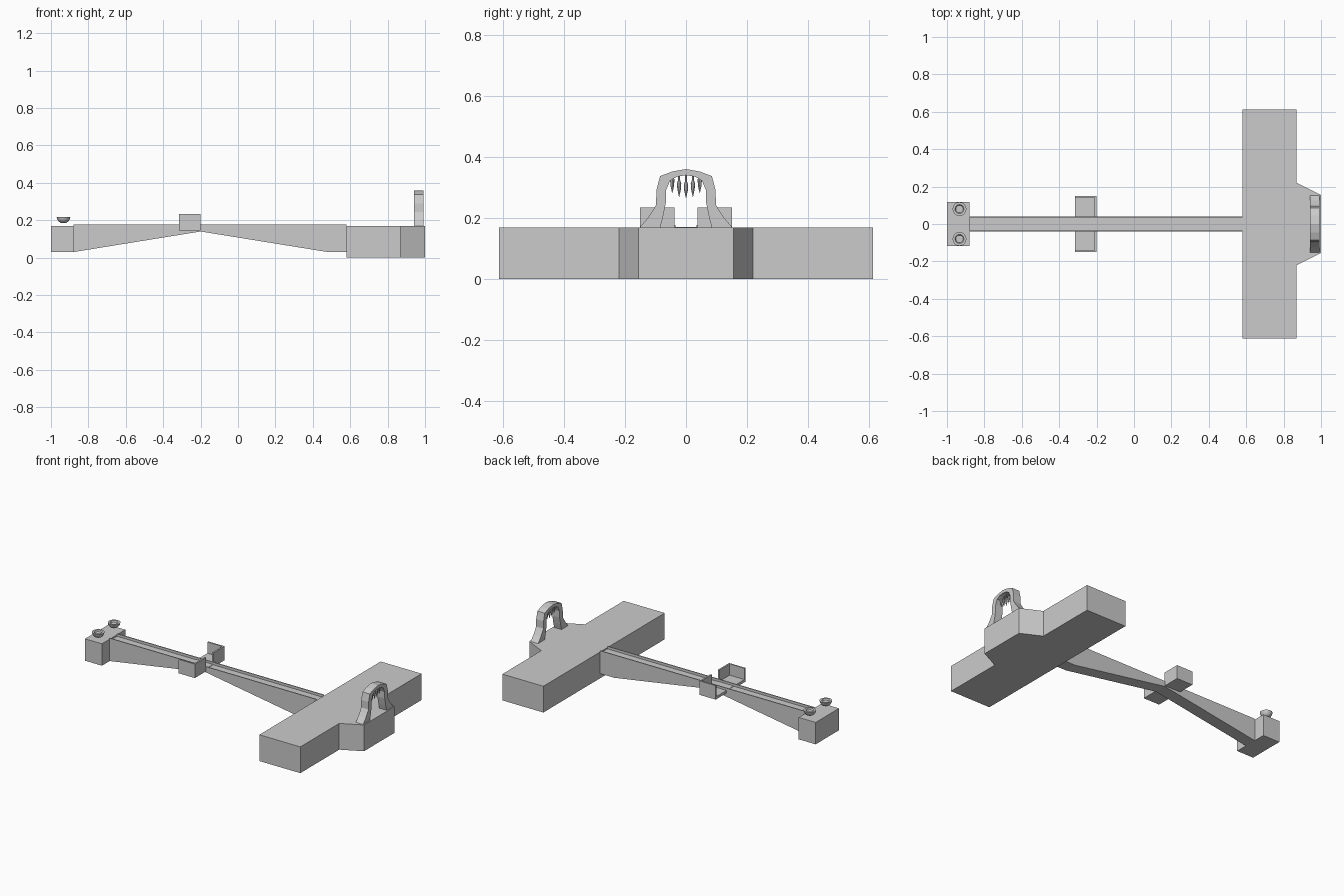
import bpy, bmesh, math

if "Cube" in bpy.data.objects:
    bpy.data.objects.remove(bpy.data.objects["Cube"])


def finish(name, bm):
    bmesh.ops.recalc_face_normals(bm, faces=bm.faces)
    me = bpy.data.meshes.new(name)
    bm.to_mesh(me)
    bm.free()
    ob = bpy.data.objects.new(name, me)
    bpy.context.collection.objects.link(ob)
    return ob


def prism(name, pts, axis, a, b):
    """Extrude a 2D outline from a to b along the given axis."""
    def place(p, t):
        return {'x': (t, p[0], p[1]), 'y': (p[0], t, p[1]), 'z': (p[0], p[1], t)}[axis]
    bm = bmesh.new()
    lo = [bm.verts.new(place(p, a)) for p in pts]
    hi = [bm.verts.new(place(p, b)) for p in pts]
    bm.faces.new(lo)
    bm.faces.new(hi[::-1])
    n = len(pts)
    for i in range(n):
        j = (i + 1) % n
        bm.faces.new((lo[i], lo[j], hi[j], hi[i]))
    return finish(name, bm)


def box(name, x, y, z):
    return prism(name, [(x[0], y[0]), (x[1], y[0]), (x[1], y[1]), (x[0], y[1])], 'z', *z)


def lathe(name, profile, loc, sides):
    """Revolve an (r, z) profile around a vertical line."""
    bm = bmesh.new()
    rings = [[bm.verts.new((loc[0] + r * math.cos(2 * math.pi * k / sides),
                            loc[1] + r * math.sin(2 * math.pi * k / sides),
                            loc[2] + z)) for k in range(sides)] for r, z in profile]
    for r0, r1 in zip(rings, rings[1:]):
        for k in range(sides):
            m = (k + 1) % sides
            bm.faces.new((r0[k], r0[m], r1[m], r1[k]))
    bm.faces.new(rings[0])
    bm.faces.new(rings[-1])
    return finish(name, bm)


# Wide cross body with tapered nose
half = [(0.58, 0.613), (0.87, 0.613), (0.87, 0.22), (1.0, 0.155)]
prism("wide_body", half + [(x, -y) for x, y in reversed(half)], 'z', 0, 0.168)

# Long tapered beam with a shallow channel between two rails
prism("beam", [(-0.88, 0.03), (-0.2, 0.14), (0.48, 0.03), (0.58, 0.03),
               (0.58, 0.16), (-0.88, 0.16)], 'y', -0.04, 0.04)
for s in (-1, 1):
    box("beam_rail", (-0.88, 0.58), sorted((s * 0.034, s * 0.04)), (0.16, 0.176))

# End block with two round knobs
box("end_block", (-1, -0.88), (-0.118, 0.118), (0.03, 0.17))
knob = [(0.014, 0), (0.026, 0.007), (0.034, 0.019), (0.037, 0.032),
        (0.024, 0.032), (0.02, 0.024)]
for s in (-1, 1):
    ob = lathe("knob", knob, (-0.933, s * 0.08, 0.186), 16)
    ob.data.shade_smooth()
    bpy.context.view_layer.objects.active = ob
    ob.select_set(True)
    bpy.ops.object.shade_smooth_by_angle(angle=math.radians(35))
    ob.select_set(False)

# Middle tray: floor, end walls and one split long wall
box("tray_floor", (-0.315, -0.2), (-0.15, 0.15), (0.145, 0.162))
for s in (-1, 1):
    box("tray_end", (-0.315, -0.2), sorted((s * 0.141, s * 0.15)), (0.145, 0.234))
    box("tray_wall", (-0.21, -0.2), sorted((s * 0.038, s * 0.145)), (0.15, 0.234))

# Flared arch on the nose
outer = [(0.154, 0.166), (0.125, 0.2), (0.108, 0.226), (0.098, 0.243), (0.097, 0.29),
         (0.085, 0.337), (0.045, 0.352)]
inner = [(0.03, 0.335), (0.052, 0.322), (0.065, 0.292), (0.066, 0.25), (0.075, 0.205),
         (0.085, 0.166)]
mirror = lambda pts: [(-y, z) for y, z in reversed(pts)]
prism("arch", outer + [(0, 0.36)] + mirror(outer) + mirror(inner) + [(0, 0.34)] + inner,
      'x', 0.94, 0.992)

# Hanging spikes under the arch
for i in range(-2, 3):
    tip = 0.265 + 0.004 * i * i
    top = 0.342 - 0.004 * i * i
    lathe("spike", [(0.003, top), (0.003, tip + 0.055), (0.007, tip + 0.045),
                    (0.006, tip + 0.025), (0.0005, tip)], (0.966, i * 0.0225, 0), 8)
